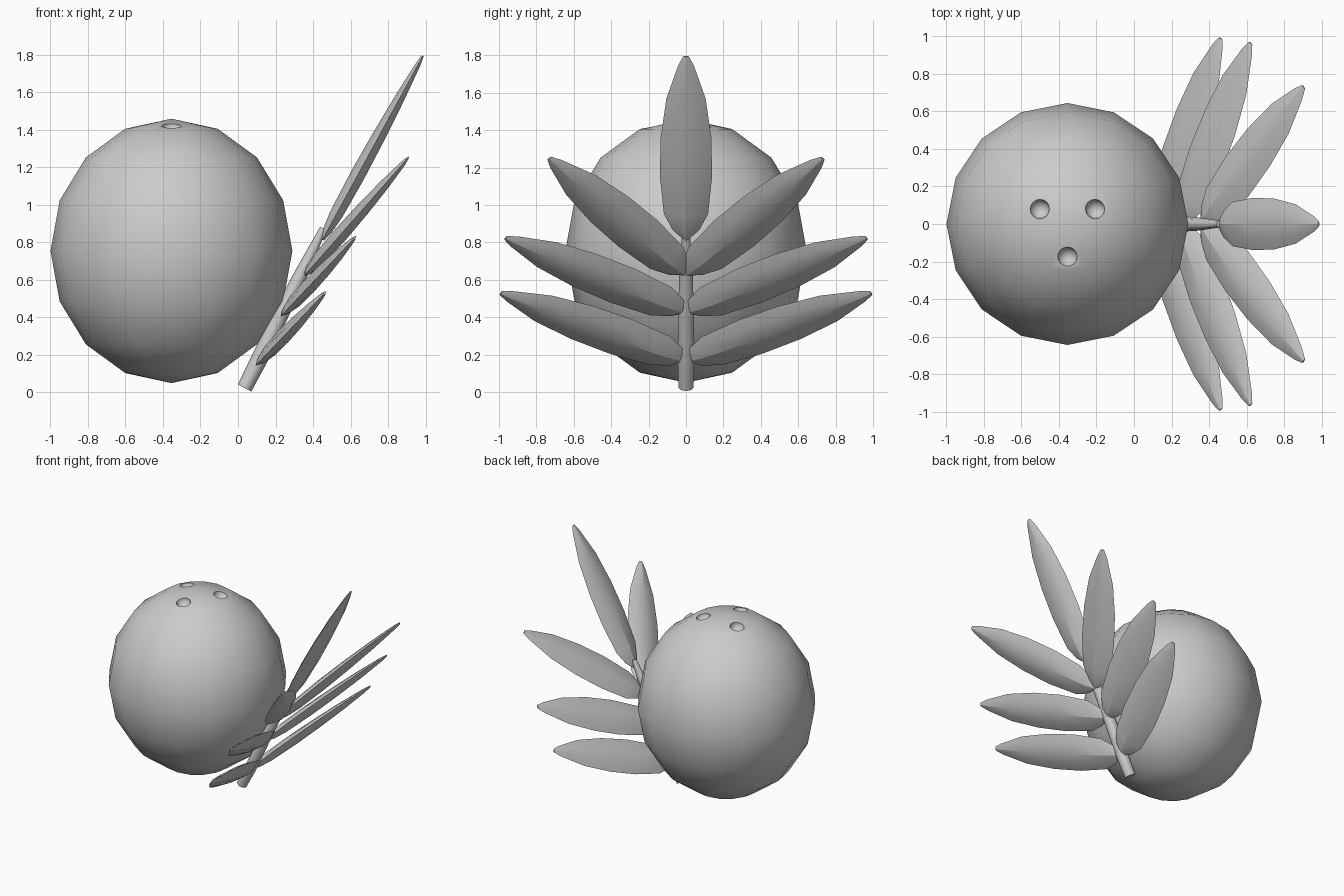
import bpy, bmesh, math
from mathutils import Matrix, Vector

old = bpy.data.objects.get("Cube")
if old:
    bpy.data.objects.remove(old, do_unlink=True)

# Single neutral material
grey = bpy.data.materials.new("plain_grey")
grey.use_nodes = True
COLOUR = (0.6, 0.6, 0.6, 1)
grey.diffuse_color = COLOUR
grey.node_tree.nodes["Principled BSDF"].inputs["Base Color"].default_value = COLOUR


def add_object(name, bm=None, data=None):
    if bm is not None:
        bmesh.ops.recalc_face_normals(bm, faces=bm.faces)
        data = bpy.data.meshes.new(name)
        bm.to_mesh(data)
        bm.free()
    if not data.materials:
        data.materials.append(grey)
    obj = bpy.data.objects.new(name, data)
    bpy.context.collection.objects.link(obj)
    return obj


def activate(obj):
    bpy.ops.object.select_all(action='DESELECT')
    obj.select_set(True)
    bpy.context.view_layer.objects.active = obj


def smooth(obj, degrees):
    activate(obj)
    bpy.ops.object.shade_smooth_by_angle(angle=math.radians(degrees))


# Round nut, slightly taller than wide
CENTRE = Vector((-0.355, 0, 0.755))
bm = bmesh.new()
shape = Matrix.Translation(CENTRE) @ Matrix.Diagonal((0.645, 0.645, 0.705, 1))
bmesh.ops.create_uvsphere(bm, u_segments=16, v_segments=8, radius=1, matrix=shape)
nut = add_object("nut_body", bm)

# Three small dents near the top
bm = bmesh.new()
for x, y in ((-0.148, 0.08), (0.148, 0.08), (0, -0.175)):
    place = Matrix.Translation(CENTRE + Vector((x, y, 0.67)))
    bmesh.ops.create_uvsphere(bm, u_segments=16, v_segments=8, radius=0.053, matrix=place)
cutter = add_object("dent_cutter", bm)
cutter.hide_render = True
cut = nut.modifiers.new("dents", 'BOOLEAN')
cut.operation = 'DIFFERENCE'
cut.solver = 'EXACT'
cut.object = cutter
activate(nut)
bpy.ops.object.modifier_apply(modifier=cut.name)
bpy.data.objects.remove(cutter, do_unlink=True)
smooth(nut, 30)

# Tapered stem
curve = bpy.data.curves.new("stem", 'CURVE')
curve.dimensions = '3D'
curve.bevel_depth = 0.045
curve.bevel_resolution = 2
curve.use_fill_caps = True
path = [(0.035, 0.024, 0.9), (0.115, 0.18, 1), (0.22, 0.40, 0.95),
        (0.335, 0.63, 0.8), (0.455, 0.875, 0.42)]
spline = curve.splines.new('POLY')
spline.points.add(len(path) - 1)
for point, (x, z, r) in zip(spline.points, path):
    point.co = (x, 0, z, 1)
    point.radius = r
spline.use_smooth = True
add_object("stem", data=curve)

# Leaf blade along +x with a keel above and below: station, half width, half thickness
STATIONS = [(0, 0.012, 0.01), (0.05, 0.07, 0.025), (0.14, 0.118, 0.036),
            (0.35, 0.14, 0.04), (0.56, 0.135, 0.036), (0.77, 0.105, 0.027),
            (0.95, 0.042, 0.014), (1, 0.015, 0.006)]
SECTION = [(1, 0), (0.55, 0.65), (0, 1), (-0.55, 0.65),
           (-1, 0), (-0.55, -0.65), (0, -1), (0.55, -0.65)]
bm = bmesh.new()
rings = [[bm.verts.new((s, a * w, b * t)) for a, b in SECTION] for s, w, t in STATIONS]
for r0, r1 in zip(rings, rings[1:]):
    for i in range(len(SECTION)):
        j = (i + 1) % len(SECTION)
        bm.faces.new((r0[i], r0[j], r1[j], r1[i]))
bm.faces.new(rings[0])
bm.faces.new(rings[-1])
top_leaf = add_object("top_leaf", bm)
smooth(top_leaf, 20)


def place_leaf(obj, base, tip):
    axis = Vector(tip) - Vector(base)
    # The blade is edge-on when seen from the front
    normal = Vector((-axis.z, 0, axis.x)).normalized()
    across = normal.cross(axis).normalized()
    frame = Matrix((axis, across, normal)).transposed().to_4x4()
    obj.matrix_world = Matrix.Translation(base) @ frame


place_leaf(top_leaf, (0.45, 0, 0.815), (0.985, 0, 1.795))

# Mirrored pairs of side leaves
PAIRS = {"lower": ((0.12, 0.17), (0.462, 0.99, 0.53)),
         "middle": ((0.25, 0.43), (0.622, 0.965, 0.825)),
         "upper": ((0.36, 0.63), (0.905, 0.73, 1.25))}
for level, ((bx, bz), (tx, ty, tz)) in PAIRS.items():
    for label, side in (("back", 1), ("front", -1)):
        leaf = add_object(f"{level}_{label}_leaf", data=top_leaf.data)
        place_leaf(leaf, (bx, 0, bz), (tx, side * ty, tz))
